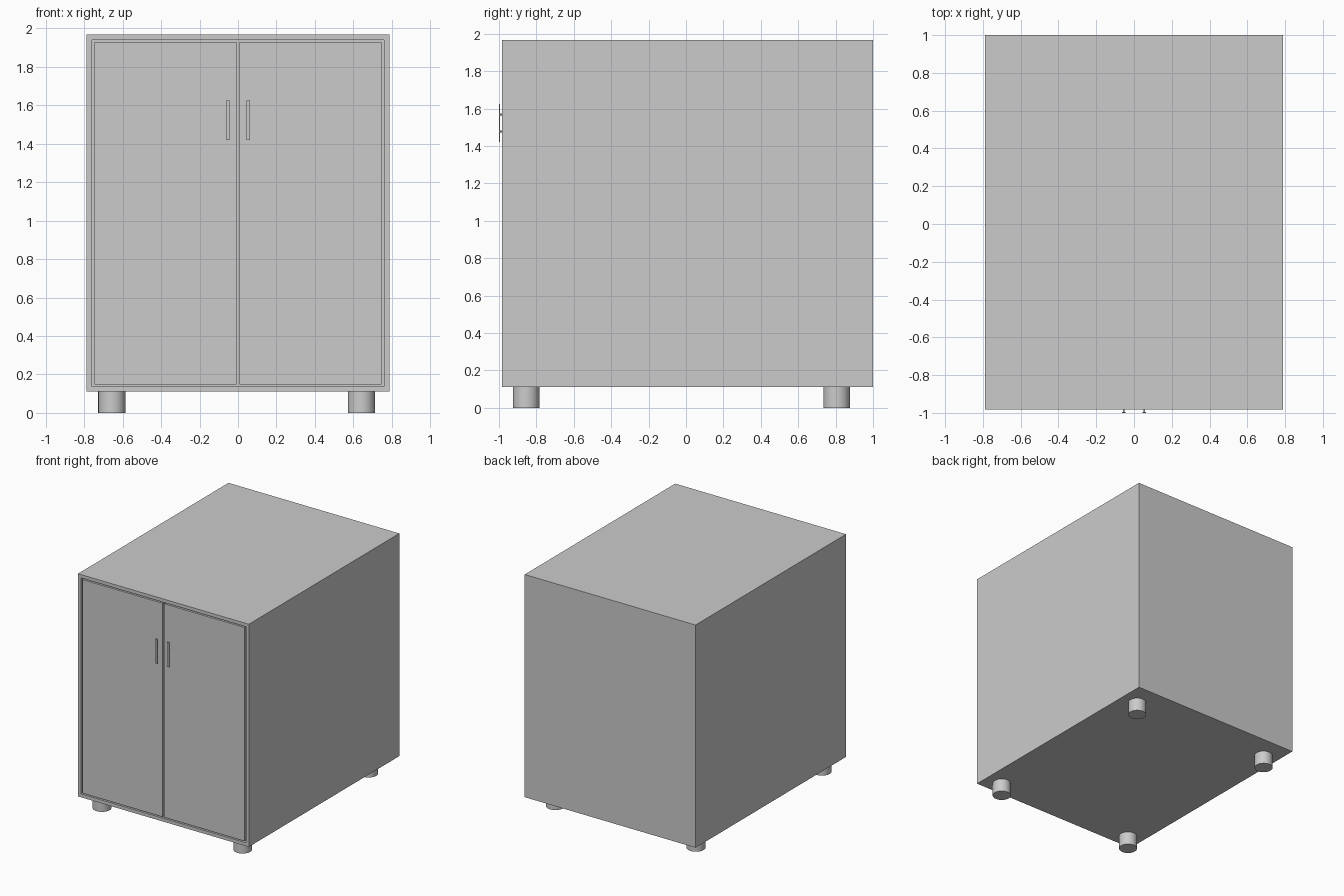
import bpy, math

if "Cube" in bpy.data.objects:
    bpy.data.objects.remove(bpy.data.objects["Cube"])

def box(name, x0, x1, y0, y1, z0, z1):
    bpy.ops.mesh.primitive_cube_add(size=1, location=((x0+x1)/2, (y0+y1)/2, (z0+z1)/2))
    o = bpy.context.object
    o.name = name
    o.scale = (x1-x0, y1-y0, z1-z0)
    bpy.ops.object.transform_apply(location=False, rotation=False, scale=True)
    return o

def cylinder(name, r, depth, loc, sides=32, rot=(0, 0, 0)):
    bpy.ops.mesh.primitive_cylinder_add(radius=r, depth=depth, vertices=sides, location=loc, rotation=rot)
    o = bpy.context.object
    o.name = name
    bpy.ops.object.shade_smooth_by_angle(angle=math.radians(35))
    return o

W, FRONT, BACK, BOTTOM, TOP, T = 0.788, -0.983, 1.0, 0.11, 1.967, 0.028

# Carcass: hollow box open at the front (faces joined into one shell)
carcass = box("carcass", -W, W, FRONT, BACK, BOTTOM, TOP)
cutter = box("carcass_cutter", -W+T, W-T, FRONT-0.1, BACK-T, BOTTOM+T, TOP-T)
cut = carcass.modifiers.new("hollow", 'BOOLEAN')
cut.object = cutter
cut.solver = 'EXACT'
cutter.hide_render = True
cutter.hide_viewport = True
cutter.display_type = 'WIRE'

for s, side in ((-1, "left"), (1, "right")):
    # Door set flush inside the frame
    xs = sorted((s*0.007, s*0.746))
    box(side + "_door", *xs, FRONT, FRONT+0.028, BOTTOM+T+0.01, TOP-T-0.01)
    # Bar handle on two posts
    hx = s*0.054
    box(side + "_handle_bar", hx-0.009, hx+0.009, -1.0, -0.995, 1.42, 1.625)
    for i, z in enumerate((1.477, 1.568)):
        cylinder(f"{side}_handle_post_{i+1}", 0.005, 0.016, (hx, -0.989, z), 16, (math.pi/2, 0, 0))

# Round feet
for x, side in ((-0.656, "left"), (0.642, "right")):
    for y, end in ((-0.855, "front"), (0.805, "back")):
        cylinder(f"{end}_{side}_foot", 0.071, BOTTOM, (x, y, BOTTOM/2))
